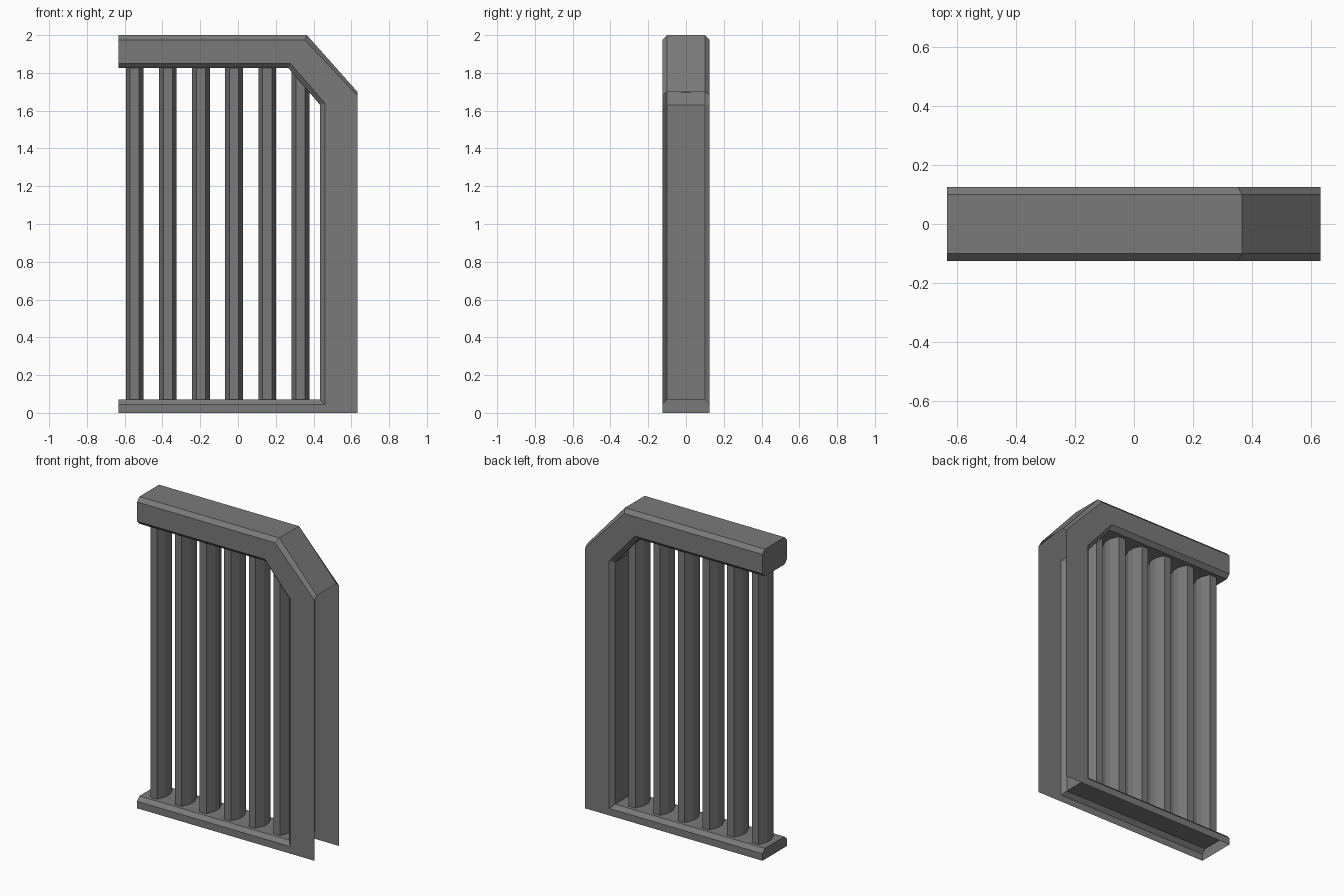
import bpy, bmesh

if "Cube" in bpy.data.objects:
    bpy.data.objects.remove(bpy.data.objects["Cube"])

HALF, FLAT = 0.125, 0.10   # frame half depth, half depth of the flats inside the chamfers

# Dark grey metal
metal = bpy.data.materials.new("dark_metal")
metal.diffuse_color = (0.195, 0.195, 0.195, 1)
metal.use_nodes = True
metal.node_tree.nodes["Principled BSDF"].inputs["Base Color"].default_value = metal.diffuse_color


def make_object(name, bm):
    mesh = bpy.data.meshes.new(name)
    bm.to_mesh(mesh)
    bm.free()
    mesh.materials.append(metal)
    obj = bpy.data.objects.new(name, mesh)
    bpy.context.collection.objects.link(obj)
    return obj


def section(bm, plate, wall):
    """Four points across the depth: plate edge, wall, wall, plate edge."""
    return [bm.verts.new((p[0], y, p[1])) for p, y in
            ((plate, -HALF), (wall, -FLAT), (wall, FLAT), (plate, HALF))]


def bridge(bm, sections):
    for a, b in zip(sections, sections[1:]):
        for i in range(3):
            bm.faces.new((a[i], a[i + 1], b[i + 1], b[i]))


# Hollow frame: open along the outer side of the post and underneath
L, R = -0.633, 0.632
outer_plate = [(L, 1.975), (0.352, 1.975), (R, 1.68)]
outer_wall = [(L, 2.0), (0.365, 2.0), (R, 1.70)]
inner_plate = [(L, 1.85), (0.278, 1.85), (0.46, 1.64), (0.46, 0.045), (L, 0.045)]
inner_wall = [(L, 1.825), (0.267, 1.825), (0.435, 1.63), (0.435, 0.07), (L, 0.07)]

bm = bmesh.new()
outer = [section(bm, p, w) for p, w in zip(outer_plate, outer_wall)]
inner = [section(bm, p, w) for p, w in zip(inner_plate, inner_wall)]
bridge(bm, outer)
bridge(bm, inner)
# front and back plates
feet = []
for side, y in ((0, -HALF), (3, HALF)):
    edge = [s[side] for s in outer]
    edge += [bm.verts.new((x, y, 0)) for x in (R, L)]
    rim = [s[side] for s in inner]
    for i in range(4):
        bm.faces.new((edge[i], edge[i + 1], rim[i + 1], rim[i]))
    feet.append(edge[4])
# left end caps
bm.faces.new(outer[0] + inner[0][::-1])
bm.faces.new([feet[0]] + inner[4] + [feet[1]])
bmesh.ops.recalc_face_normals(bm, faces=bm.faces)
bm.normal_update()
top = max(bm.faces, key=lambda f: f.calc_center_median().z)
if top.normal.z < 0:
    bmesh.ops.reverse_faces(bm, faces=bm.faces)
make_object("gate_frame", bm)

# Eight-sided upright bars, deeper than they are wide
profile = [(0.024, -0.077), (0.047, -0.022), (0.047, 0.022), (0.024, 0.077)]
profile += [(-x, -y) for x, y in profile]
for n in range(6):
    cx = -0.547 + n * 0.1755
    bm = bmesh.new()
    low = [bm.verts.new((cx + x, y, 0.07)) for x, y in profile]
    high = [bm.verts.new((cx + x, y, 1.825)) for x, y in profile]
    for i in range(8):
        j = (i + 1) % 8
        bm.faces.new((low[i], low[j], high[j], high[i]))
    make_object(f"upright_bar_{n + 1}", bm)
